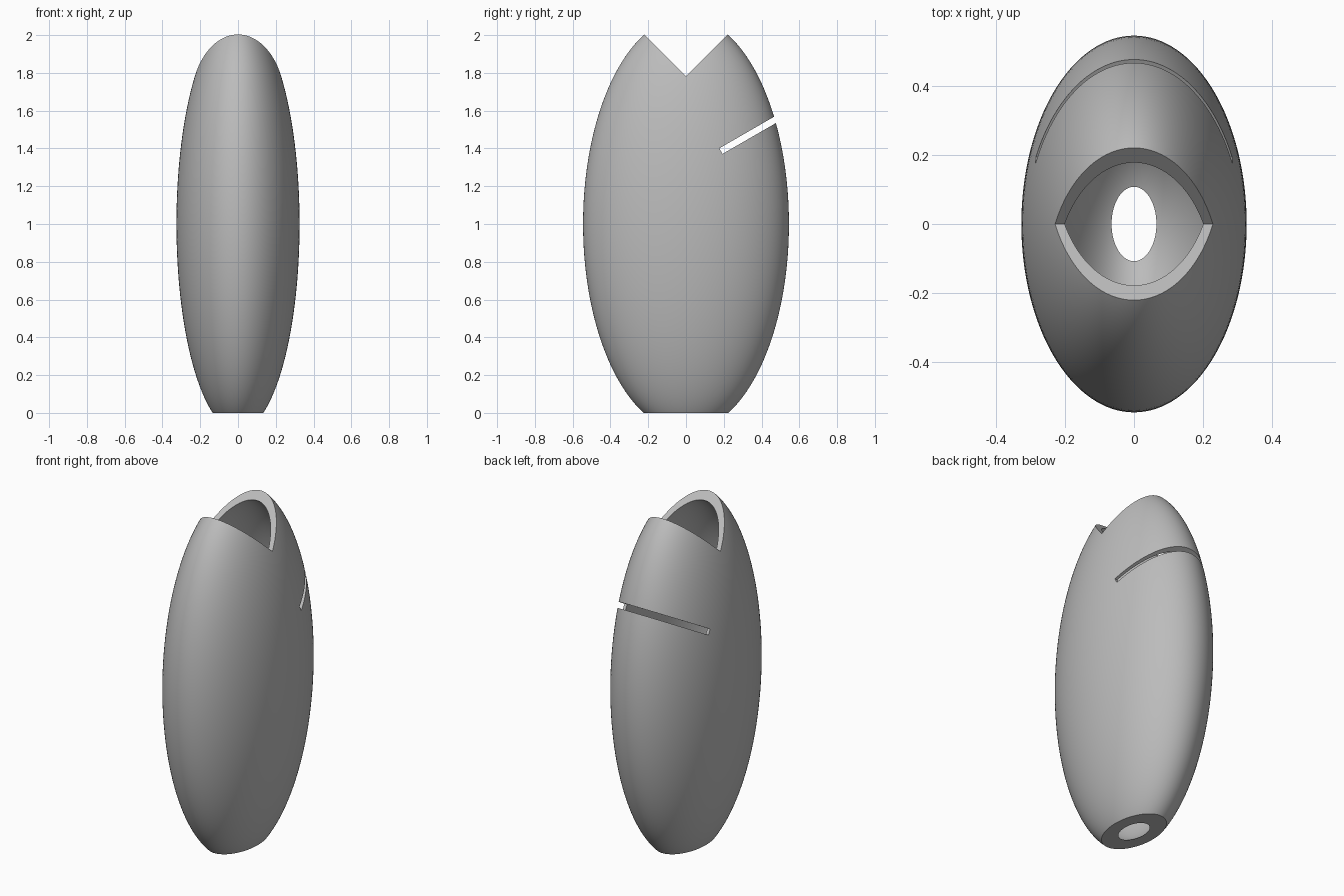
import bpy
from math import radians

if "Cube" in bpy.data.objects:
    bpy.data.objects.remove(bpy.data.objects["Cube"], do_unlink=True)

grey = bpy.data.materials.new("plain grey")
grey.use_nodes = True
colour = (0.5, 0.5, 0.5, 1)
grey.diffuse_color = colour
grey.node_tree.nodes["Principled BSDF"].inputs["Base Color"].default_value = colour


def ellipsoid(name, radii):
    bpy.ops.mesh.primitive_uv_sphere_add(segments=128, ring_count=80, radius=1, location=(0, 0, 1))
    obj = bpy.context.object
    obj.name = name
    obj.scale = radii
    bpy.ops.object.transform_apply(location=False, rotation=False)
    return obj


def box(name, centre, size, tilt=0):
    bpy.ops.mesh.primitive_cube_add(size=1, location=centre, rotation=(radians(tilt), 0, 0))
    obj = bpy.context.object
    obj.name = name
    obj.scale = size
    return obj


def cut(target, cutter):
    cutter.hide_render = True
    mod = target.modifiers.new("cut", "BOOLEAN")
    mod.operation = "DIFFERENCE"
    mod.solver = "EXACT"
    mod.object = cutter
    bpy.context.view_layer.objects.active = target
    bpy.ops.object.modifier_apply(modifier=mod.name)
    bpy.data.objects.remove(cutter, do_unlink=True)


# Hollow egg-shaped body
body = ellipsoid("vase_body", (0.326, 0.545, 1.097))
cut(body, ellipsoid("hollow", (0.312, 0.518, 1.0225)))

# Flat open base
cut(body, box("base_cutter", (0, 0, -0.5), (2, 2, 1)))

# V-shaped mouth: a square bar standing on its edge
side = 0.8
cut(body, box("mouth_cutter", (0, 0, 1.783 + side / 2 ** 0.5), (2, side, side), 45))

# Slanted slot through the back: inner end at y 0.185, z 1.386
length = 0.6
cut(body, box("slot_cutter", (0, 0.185 + length / 2 * 0.866, 1.386 + length / 4),
              (2, length, 0.034), 30))

# Finish
body.data.materials.clear()
body.data.materials.append(grey)
for face in body.data.polygons:
    face.material_index = 0
bpy.ops.object.select_all(action="DESELECT")
body.select_set(True)
bpy.context.view_layer.objects.active = body
bpy.ops.object.shade_smooth_by_angle(angle=radians(30))
